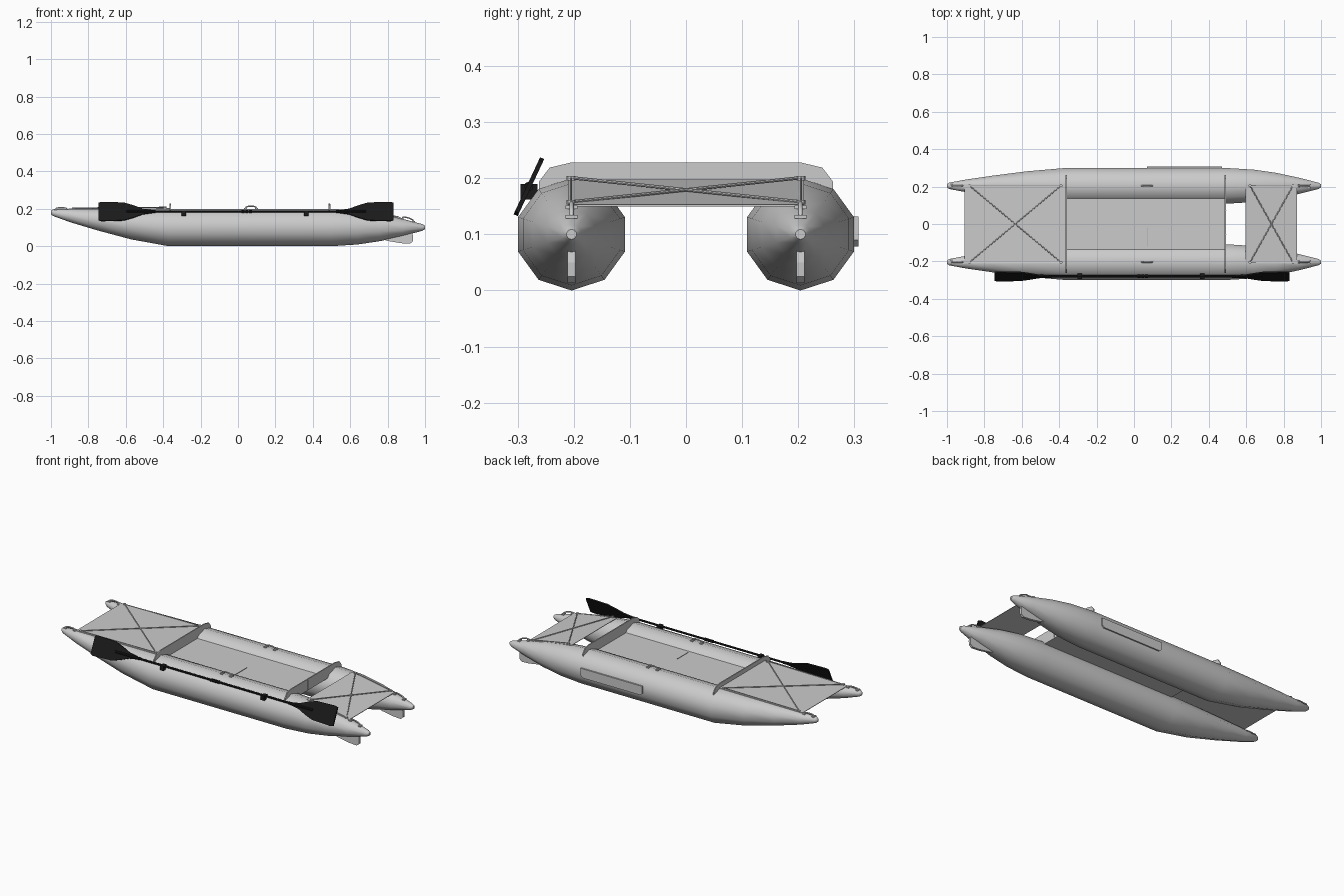
import bpy, bmesh, math
from mathutils import Vector, Matrix

if "Cube" in bpy.data.objects:
    bpy.data.objects.remove(bpy.data.objects["Cube"])

black = bpy.data.materials.new("black")
black.diffuse_color = (0.01, 0.01, 0.01, 1)
black.use_nodes = True
black.node_tree.nodes["Principled BSDF"].inputs["Base Color"].default_value = black.diffuse_color
HY = 0.204  # hull centreline offset


def finish(name, bm, mat=None, smooth=None):
    bmesh.ops.recalc_face_normals(bm, faces=bm.faces)
    me = bpy.data.meshes.new(name)
    bm.to_mesh(me)
    bm.free()
    ob = bpy.data.objects.new(name, me)
    bpy.context.collection.objects.link(ob)
    if mat:
        me.materials.append(mat)
    if smooth:
        bpy.context.view_layer.objects.active = ob
        bpy.ops.object.select_all(action='DESELECT')
        ob.select_set(True)
        bpy.ops.object.shade_smooth_by_angle(angle=math.radians(smooth))
    return ob


def prism(name, pts, offset, mat=None):
    """Flat outline extruded by an offset vector."""
    bm = bmesh.new()
    f = bm.faces.new([bm.verts.new(p) for p in pts])
    r = bmesh.ops.extrude_face_region(bm, geom=[f])
    bmesh.ops.translate(bm, vec=offset, verts=[v for v in r['geom'] if isinstance(v, bmesh.types.BMVert)])
    return finish(name, bm, mat)


def rod(name, a, b, r, mat=None, n=8):
    a, b = Vector(a), Vector(b)
    m = Matrix.Translation((a + b) / 2) @ (b - a).to_track_quat('Z', 'Y').to_matrix().to_4x4()
    bm = bmesh.new()
    bmesh.ops.create_cone(bm, cap_ends=True, segments=n, radius1=r, radius2=r, depth=(b - a).length, matrix=m)
    return finish(name, bm, mat, 40)


def box(name, c, s, mat=None):
    bm = bmesh.new()
    bmesh.ops.create_cube(bm, size=1, matrix=Matrix.Translation(c) @ Matrix.Diagonal((*s, 1)))
    return finish(name, bm, mat)


def loft(name, stations, y, sides=10):
    """Rings of regular polygons along x: (x, z centre, radius)."""
    bm = bmesh.new()
    rings = []
    for x, z, r in stations:
        ang = [math.pi / 2 + 2 * math.pi * i / sides for i in range(sides)]
        rings.append([bm.verts.new((x, y + r * math.cos(t), z + r * math.sin(t))) for t in ang])
    for p, q in zip(rings, rings[1:]):
        for i in range(sides):
            j = (i + 1) % sides
            bm.faces.new((p[i], p[j], q[j], q[i]))
    bm.faces.new(rings[0])
    bm.faces.new(rings[-1])
    return finish(name, bm, None, 60)


def handle(name, x, y, z, length, h, slope=0):
    """Low arched grab handle on a base pad, running along x."""
    cu = bpy.data.curves.new(name, 'CURVE')
    cu.dimensions = '3D'
    cu.bevel_depth = 0.004
    cu.bevel_resolution = 1
    sp = cu.splines.new('POLY')
    sp.points.add(6)
    for i, p in enumerate(sp.points):
        t = math.pi * i / 6
        dx = -length / 2 * math.cos(t)
        p.co = (x + dx, y, z + slope * dx + h * math.sin(t) ** 0.6, 1)
    bpy.context.collection.objects.link(bpy.data.objects.new(name, cu))
    for e in (-1, 1):
        dx = e * length / 2
        box(name + "_pad", (x + dx, y, z + slope * dx), (0.016, 0.022, 0.006))


stations = [(-1, .180, .009), (-.988, .179, .018), (-.9, .164, .035), (-.75, .142, .058), (-.57, .118, .082),
            (-.37, .1, .1), (.5, .1, .1), (.64, .1, .091), (.76, .1, .073), (.88, .1, .046), (.985, .1, .018), (1, .1, .009)]

for side, s in (("left", 1), ("right", -1)):
    y = s * HY
    loft(side + "_hull", stations, y)
    # skeg under the stern
    fin = [(.75, .045), (.80, .028), (.87, .016), (.92, .013), (.934, .025), (.936, .05), (.93, .085), (.75, .085)]
    prism(side + "_fin", [(x, y - .007, z) for x, z in fin], (0, .014, 0))
    # grab handles at bow, middle and stern
    handle(side + "_bow_handle", -.945, y, .197, .06, .009)
    handle(side + "_middle_handle", .07, y, .2, .06, .014)
    handle(side + "_stern_handle", .908, y, .14, .06, .012, -.28)

# bow and stern trampolines with crossed ropes
for name, x0, z0, x1, z1, e0, e1 in (("bow", -.905, .198, -.36, .2, .025, .03),
                                     ("stern", .595, .195, .872, .15, .025, .022)):
    w = .21
    prism(name + "_deck", [(x0, -w, z0), (x1, -w, z1), (x1, w, z1), (x0, w, z0)], (0, 0, .003))
    a, b = x0 + e0, x1 - e1
    za, zb = z0 + .006, z1 + .008
    for s in (-1, 1):
        rod(name + "_rope", (a, -s * .205, za), (b, s * .205, zb), .003)
        rod(name + "_edge_lacing", (a, s * .205, za), (b, s * .205, zb), .002, n=6)
        for x, z in ((a, za), (b, zb)):
            rod(name + "_eyelet", (x, s * .205, z - .005), (x, s * .205, z + .003), .008)

# cockpit floor
box("floor", (.065, 0, .165), (.85, .28, .006))
rod("floor_strap", (.07, -.12, .17), (.07, -.02, .17), .002, n=6)

# upright cross panels
half = [(.13, .162), (.15, .18), (.262, .178), (.262, .194), (.243, .219), (.205, .228)]
outline = half + [(-y, z) for y, z in reversed(half)]
for name, x in (("front_cross_panel", -.362), ("rear_cross_panel", .488)):
    prism(name, [(x - .003, y, z) for y, z in outline], (.006, 0, 0))
for y in (-.055, .073):
    box("rear_panel_seam", (.492, y, .195), (.003, .002, .06))

# chafe patch on the outer side of the left hull
prism("side_patch", [(.07, .298, .132), (.07, .298, .09), (.083, .298, .078), (.457, .298, .078),
                     (.47, .298, .09), (.47, .298, .132)], (0, .009, 0))

# double-ended paddle
PY, PZ = -.28, .185
rod("paddle_shaft", (-.5, PY, PZ), (.6, PY, PZ), .006, black)
for x in (.02, .04, .06):
    rod("paddle_joint", (x, PY, PZ), (x + .014, PY, PZ), .009, black)
blade = [(.0, .008), (.05, .016), (.10, .036), (.15, .052), (.27, .056), (.286, .05)]
tilt = Matrix.Rotation(math.radians(-25), 3, 'X')
for name, x0, d in (("front_blade", -.46, -1), ("rear_blade", .545, 1)):
    pts = blade + [(a, -b) for a, b in reversed(blade)]
    verts = [Vector((x0 + d * a, PY, PZ)) + tilt @ Vector((0, -.004, b)) for a, b in pts]
    prism("paddle_" + name, verts, tilt @ Vector((0, .008, 0)), black)
    rod("paddle_" + name + "_rib", (x0 - d * .02, PY, PZ), (x0 + d * .14, PY, PZ), .008, black)
for x in (-.29, .365):
    box("paddle_clip", (x, PY, .176), (.022, .03, .028), black)
